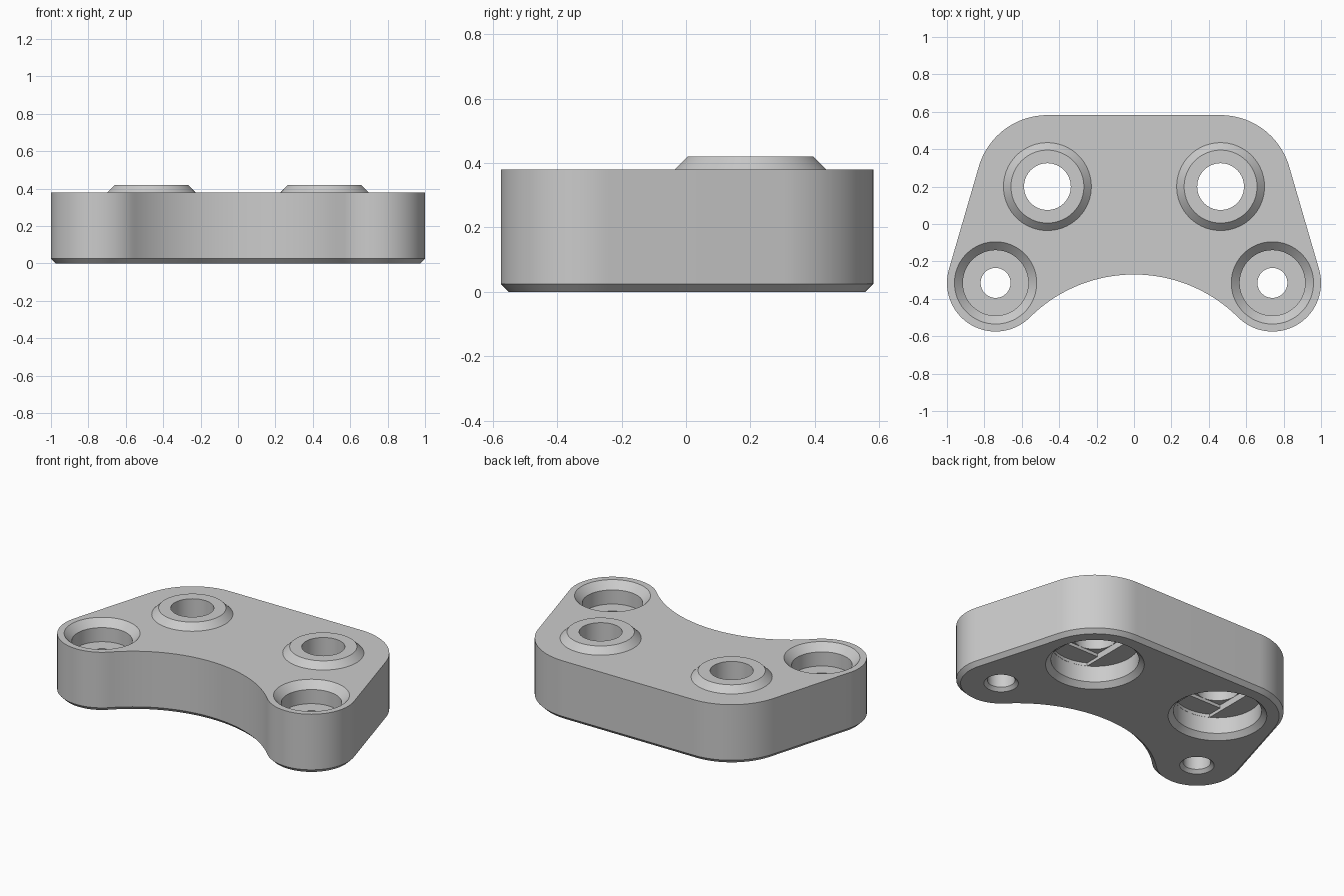
import bpy, bmesh
from math import sin, cos, pi, atan2, acos, hypot

if "Cube" in bpy.data.objects:
    bpy.data.objects.remove(bpy.data.objects["Cube"])

grey = bpy.data.materials.new("light grey")
grey.use_nodes = True
colour = (0.6, 0.6, 0.6, 1)
grey.diffuse_color = colour
grey.node_tree.nodes["Principled BSDF"].inputs["Base Color"].default_value = colour

TOP = 0.38
LOBE, LOBE_R = (0.74, -0.315), 0.26
CORNER, CORNER_R = (0.463, 0.2), 0.382
FRONT_Y = -0.27


def arc(c, r, a0, a1, n):
    return [(c[0] + r * cos(a0 + (a1 - a0) * i / n),
             c[1] + r * sin(a0 + (a1 - a0) * i / n)) for i in range(n + 1)]


def circle(c, r, n=72):
    return arc(c, r, 0, 2 * pi, n)[:-1]


def loft(name, layers):
    """Solid from stacked outlines: a list of (outline points, height)."""
    bm = bmesh.new()
    rings = [[bm.verts.new((x, y, z)) for x, y in pts] for pts, z in layers]
    n = len(rings[0])
    for low, high in zip(rings, rings[1:]):
        for i in range(n):
            j = (i + 1) % n
            bm.faces.new((low[i], low[j], high[j], high[i]))
    bm.faces.new(rings[0][::-1])
    bm.faces.new(rings[-1])
    bmesh.ops.recalc_face_normals(bm, faces=bm.faces)
    mesh = bpy.data.meshes.new(name)
    bm.to_mesh(mesh)
    bm.free()
    mesh.materials.append(grey)
    ob = bpy.data.objects.new(name, mesh)
    bpy.context.collection.objects.link(ob)
    return ob


def turned(name, c, profile):
    return loft(name, [(circle(c, r), z) for r, z in profile])


def combine(target, tool, operation):
    tool.hide_render = True
    mod = target.modifiers.new(tool.name, 'BOOLEAN')
    mod.operation, mod.solver, mod.object = operation, 'EXACT', tool
    bpy.context.view_layer.objects.active = target
    bpy.ops.object.modifier_apply(modifier=mod.name)
    bpy.data.objects.remove(tool)


def plate_outline(inset):
    """Tangent arcs: front scoop, lobe, rear corner, then the mirrored half."""
    big = (LOBE[0] ** 2 + (LOBE[1] - FRONT_Y) ** 2 - LOBE_R ** 2) \
        / (2 * (LOBE_R - LOBE[1] + FRONT_Y))
    scoop = (0, FRONT_Y - big)
    join = atan2(LOBE[1] - scoop[1], LOBE[0])
    dx, dy = CORNER[0] - LOBE[0], CORNER[1] - LOBE[1]
    side = atan2(dy, dx) - acos((LOBE_R - CORNER_R) / hypot(dx, dy))
    half = arc(scoop, big + inset, pi / 2, join, 28)
    half += arc(LOBE, LOBE_R - inset, join - pi, side, 36)[1:]
    half += arc(CORNER, CORNER_R - inset, side, pi / 2, 24)
    return half + [(-x, y) for x, y in half[:0:-1]]


# Plate with a chamfered bottom edge
plate = loft("mounting_plate", [(plate_outline(0.025), 0),
                                (plate_outline(0), 0.025),
                                (plate_outline(0), TOP)])

for s in (-1, 1):
    # Raised conical boss around each rear hole
    c = (s * CORNER[0], CORNER[1])
    boss = turned("boss", c, [(0.235, 0.3), (0.235, TOP), (0.195, 0.42)])
    combine(plate, boss, 'UNION')

    # Chamfered pocket below, slot and square steps in its ceiling, round bore
    pocket = turned("pocket", c, [(0.311, -0.025), (0.255, 0.031), (0.255, 0.135)])
    combine(plate, pocket, 'DIFFERENCE')
    w = 0.126
    slot = [(c[0] + max(-w, min(w, x)), c[1] + y) for x, y in circle((0, 0), 0.254)]
    combine(plate, loft("slot", [(slot, 0.1), (slot, 0.155)]), 'DIFFERENCE')
    square = [(c[0] + i * w, c[1] + j * w)
              for i, j in ((-1, -1), (1, -1), (1, 1), (-1, 1))]
    combine(plate, loft("square", [(square, 0.1), (square, 0.175)]), 'DIFFERENCE')
    combine(plate, turned("bore", c, [(0.125, 0.1), (0.125, 0.5)]), 'DIFFERENCE')

    # Front screw hole: bottom chamfer, shank, counterbore and top chamfer
    c = (s * LOBE[0], LOBE[1])
    screw = turned("screw_hole", c, [(0.12, -0.02), (0.08, 0.02), (0.08, 0.245),
                                     (0.175, 0.245), (0.175, 0.335), (0.24, 0.4)])
    combine(plate, screw, 'DIFFERENCE')

# Smooth walls, sharp edges
bpy.ops.object.select_all(action='DESELECT')
plate.select_set(True)
bpy.context.view_layer.objects.active = plate
bpy.ops.object.shade_smooth_by_angle(angle=pi / 7)
